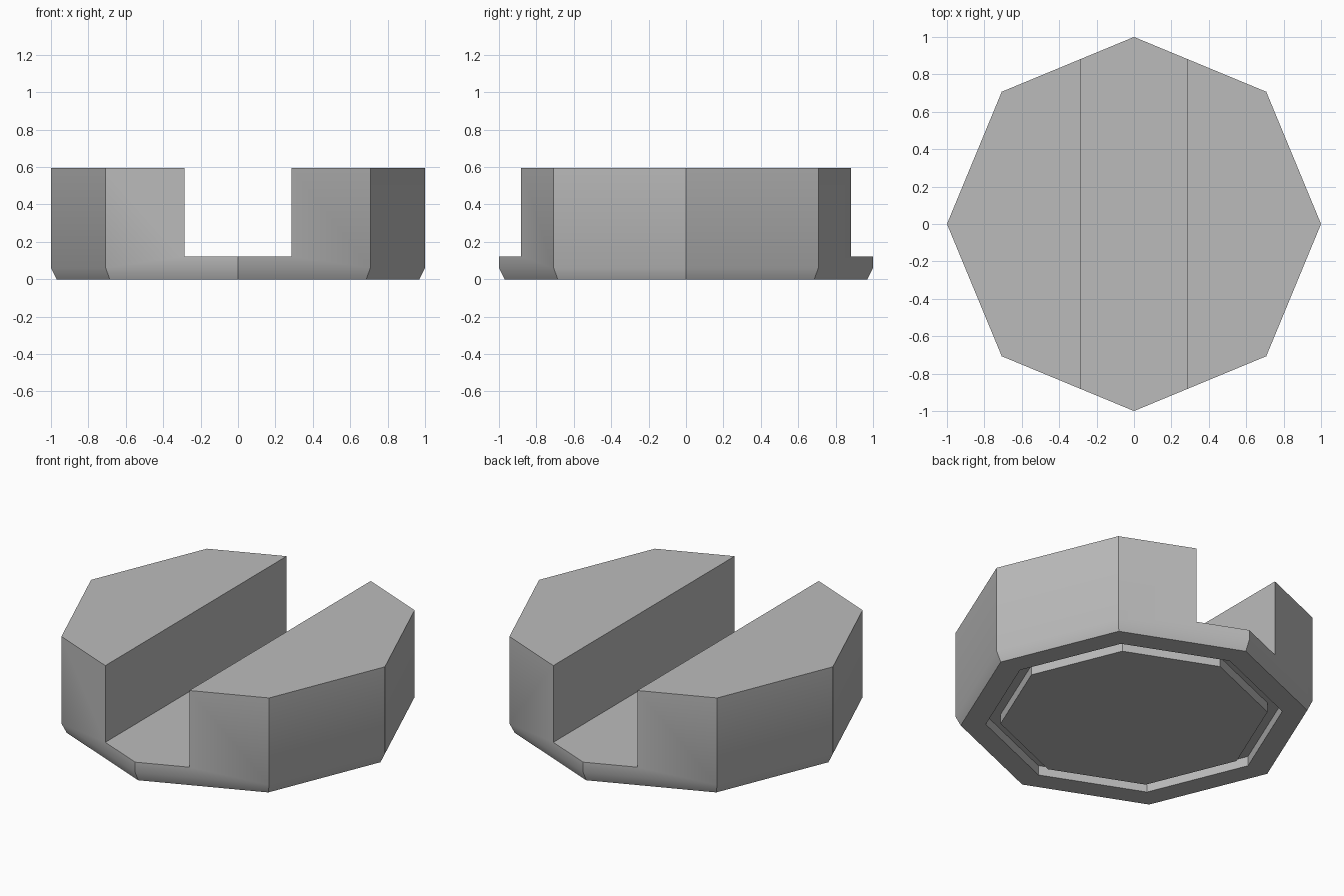
import bpy, bmesh
from math import radians, cos, sin, tau

cube = bpy.data.objects.get("Cube")
if cube:
    bpy.data.objects.remove(cube, do_unlink=True)

SIDES = 8
HEIGHT = 0.595
SLOT_HALF = 0.286
SLOT_FLOOR = 0.123

grey = bpy.data.materials.new("plain_grey")
grey.use_nodes = True
colour = (0.5, 0.5, 0.5, 1)
grey.diffuse_color = colour
grey.node_tree.nodes["Principled BSDF"].inputs["Base Color"].default_value = colour


def turned_prism(name, profile):
    """Sweep a (radius, height) profile round z and cap both ends."""
    bm = bmesh.new()
    rings = [[bm.verts.new((r * cos(tau * i / SIDES), r * sin(tau * i / SIDES), z))
              for i in range(SIDES)] for r, z in profile]
    for low, high in zip(rings, rings[1:]):
        for i in range(SIDES):
            j = (i + 1) % SIDES
            bm.faces.new((low[i], low[j], high[j], high[i]))
    bm.faces.new(rings[0])
    bm.faces.new(rings[-1])
    bmesh.ops.recalc_face_normals(bm, faces=bm.faces)
    mesh = bpy.data.meshes.new(name)
    bm.to_mesh(mesh)
    bm.free()
    obj = bpy.data.objects.new(name, mesh)
    bpy.context.collection.objects.link(obj)
    mesh.materials.append(grey)
    return obj


# Octagonal block: underside panel, ring groove, chamfered foot, straight wall
block = turned_prism("slotted_block", [
    (0.747, 0), (0.747, 0.06), (0.83, 0.06), (0.83, 0),
    (0.97, 0), (1, 0.06), (1, HEIGHT)])

# Channel running front to back through the top
bpy.ops.mesh.primitive_cube_add(size=1, location=(0, 0, SLOT_FLOOR + 0.5))
cutter = bpy.context.object
cutter.name = "slot_cutter"
cutter.scale = (2 * SLOT_HALF, 3, 1)
cutter.hide_render = True
cutter.data.materials.append(grey)

cut = block.modifiers.new("slot", 'BOOLEAN')
cut.operation = 'DIFFERENCE'
cut.solver = 'EXACT'
cut.object = cutter

bpy.ops.object.select_all(action='DESELECT')
block.select_set(True)
bpy.context.view_layer.objects.active = block
bpy.context.view_layer.update()
bpy.ops.object.modifier_apply(modifier=cut.name)
bpy.data.objects.remove(cutter, do_unlink=True)

# Soft blend between wall and chamfer, crisp everywhere else
bpy.ops.object.shade_smooth_by_angle(angle=radians(30))
